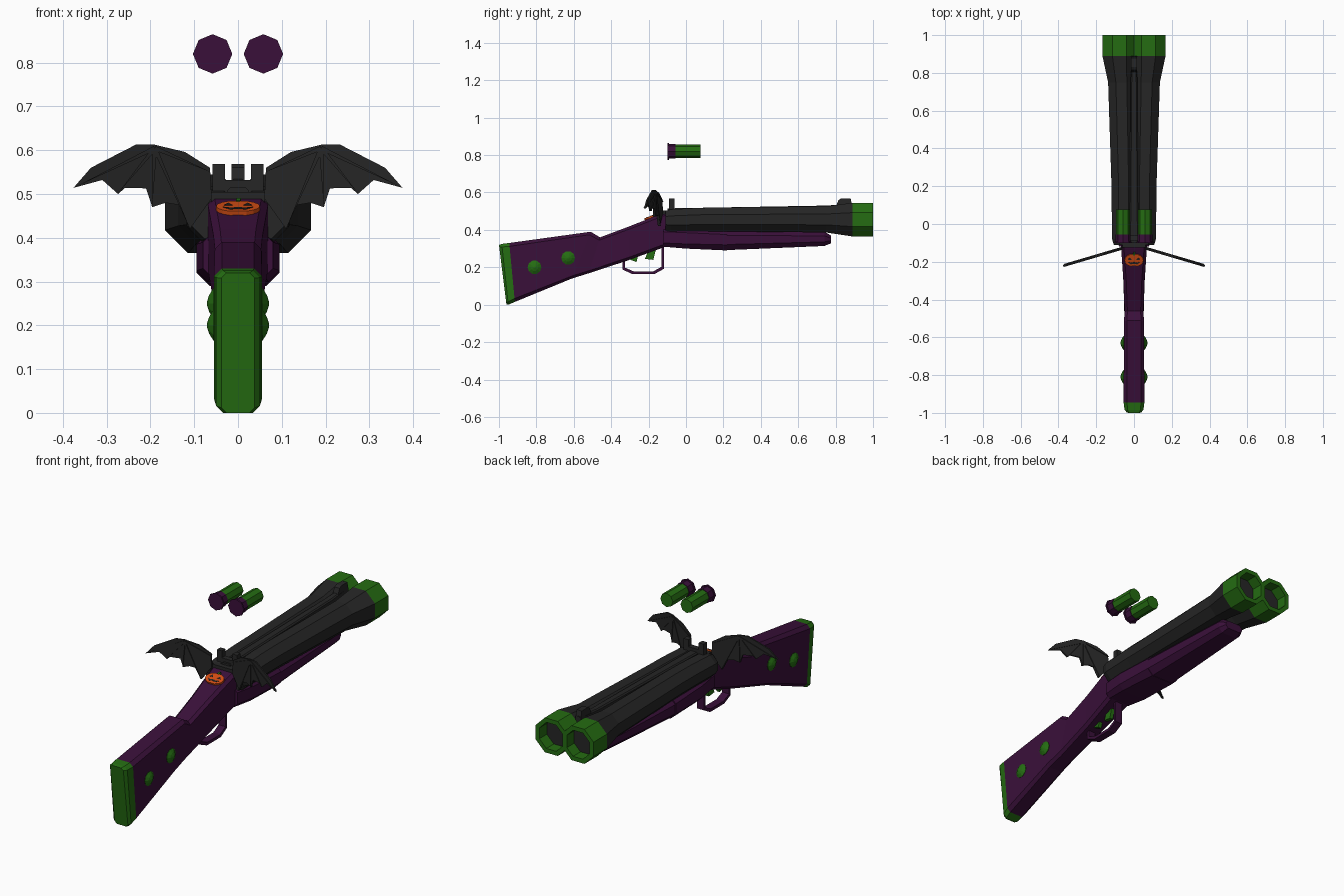
import bpy, bmesh
from math import pi, cos, sin, atan2
from mathutils import Matrix, Vector

cube = bpy.data.objects.get("Cube")
if cube:
    bpy.data.objects.remove(cube)


def material(name, rgb):
    m = bpy.data.materials.new(name)
    m.use_nodes = True
    m.diffuse_color = (*rgb, 1)
    m.node_tree.nodes["Principled BSDF"].inputs["Base Color"].default_value = (*rgb, 1)
    return m


PURPLE = material("deep purple", (0.042, 0.005, 0.042))
GREEN = material("leaf green", (0.018, 0.15, 0.006))
DARK = material("charcoal", (0.019, 0.019, 0.019))
ORANGE = material("pumpkin orange", (0.65, 0.075, 0.007))


def finish(name, bm, mat):
    bmesh.ops.recalc_face_normals(bm, faces=bm.faces)
    mesh = bpy.data.meshes.new(name)
    bm.to_mesh(mesh)
    bm.free()
    mesh.materials.append(mat)
    obj = bpy.data.objects.new(name, mesh)
    bpy.context.collection.objects.link(obj)
    return obj


def loft(name, rings, mat, caps=True):
    """Skin a list of equal-sized point rings."""
    bm = bmesh.new()
    rows = [[bm.verts.new(p) for p in ring] for ring in rings]
    n = len(rows[0])
    for a, b in zip(rows, rows[1:]):
        for i in range(n):
            j = (i + 1) % n
            bm.faces.new((a[i], a[j], b[j], b[i]))
    if caps:
        bm.faces.new(rows[0])
        bm.faces.new(rows[-1])
    return finish(name, bm, mat)


def prism(name, pts, lo, hi, matrix, mat):
    """Extrude a flat outline between two depths, then place it."""
    rings = [[matrix @ Vector((a, b, d)) for a, b in pts] for d in (lo, hi)]
    return loft(name, rings, mat)


def block(yb, zb, yt, zt, hw, ch):
    """Chamfered rectangular section with its own bottom and top y."""
    ring = []
    for x, t, c in ((1, 0, ch), (1, 0, 0), (1, 1, 0), (1, 1, ch),
                    (-1, 1, ch), (-1, 1, 0), (-1, 0, 0), (-1, 0, ch)):
        f = ch / (zt - zb) if c == 0 else 0
        k = abs(t - f)
        ring.append((x * (hw - c), yb + (yt - yb) * k, zb + (zt - zb) * k))
    return ring


def octagon(y, cx, z, flat):
    """Eight-sided ring around y with flats at the sides."""
    r = flat / cos(pi / 8)
    return [(cx + r * cos(pi / 8 + i * pi / 4), y, z + r * sin(pi / 8 + i * pi / 4))
            for i in range(8)]


def box(name, x0, x1, y0, y1, z0, z1, mat):
    prism(name, [(x0, y0), (x1, y0), (x1, y1), (x0, y1)], z0, z1, Matrix(), mat)


SIDE = Matrix(((0, 0, 1, 0), (1, 0, 0, 0), (0, 1, 0, 0), (0, 0, 0, 1)))

# Stock with its butt plate
butt = block(-0.915, 0.015, -0.945, 0.33, 0.055, 0.018)
loft("butt_plate", [block(-0.96, 0, -1.0, 0.32, 0.038, 0.012),
                    block(-0.95, 0, -0.985, 0.325, 0.05, 0.016), butt], GREEN)
loft("stock", [butt,
               block(-0.61, 0.14, -0.51, 0.39, 0.053, 0.016),
               block(-0.52, 0.168, -0.46, 0.36, 0.05, 0.015),
               block(-0.31, 0.237, -0.30, 0.42, 0.056, 0.015),
               block(-0.11, 0.31, -0.13, 0.487, 0.068, 0.015),
               block(-0.10, 0.31, -0.10, 0.495, 0.068, 0.015)], PURPLE)

# Receiver and fore-end under the barrels
loft("receiver", [block(-0.12, 0.31, -0.12, 0.41, 0.08, 0.02),
                  block(0.0, 0.30, 0.0, 0.41, 0.095, 0.025),
                  block(0.22, 0.29, 0.22, 0.405, 0.095, 0.03)], PURPLE)
loft("fore_end", [block(0.22, 0.292, 0.22, 0.40, 0.092, 0.03),
                  block(0.74, 0.314, 0.74, 0.39, 0.068, 0.022),
                  block(0.775, 0.328, 0.775, 0.37, 0.052, 0.015)], PURPLE)

# Twin flared barrels with muzzle bands
for s, side in ((1, "left"), (-1, "right")):
    tube = [(-0.11, 0.055, 0.45, 0.052), (-0.08, 0.056, 0.45, 0.06),
            (0.08, 0.055, 0.455, 0.063), (0.20, 0.055, 0.456, 0.064),
            (0.75, 0.067, 0.456, 0.07), (0.89, 0.077, 0.455, 0.09),
            (0.89, 0.077, 0.455, 0.067), (0.94, 0.077, 0.455, 0.067)]
    loft(side + "_barrel", [octagon(y, s * x, z, r) for y, x, z, r in tube], DARK)
    band = [(0.89, 0.09), (1.0, 0.09), (1.0, 0.068), (0.93, 0.068)]
    loft(side + "_muzzle_band", [octagon(y, s * 0.077, 0.455, r) for y, r in band],
         GREEN, caps=False)

# Rib, breech and sights
loft("barrel_rib", [block(-0.1, 0.42, -0.1, 0.515, 0.024, 0.006),
                    block(0.75, 0.42, 0.75, 0.53, 0.018, 0.006),
                    block(0.89, 0.42, 0.89, 0.54, 0.014, 0.006)], DARK)
box("breech_block", -0.06, 0.06, -0.125, -0.06, 0.42, 0.505, DARK)
box("rear_sight_base", -0.058, 0.058, -0.09, -0.062, 0.49, 0.532, DARK)
for s, side in ((1, "left"), (-1, "right")):
    box(side + "_rear_sight_post", s * 0.03, s * 0.058, -0.09, -0.062, 0.53, 0.568, DARK)
prism("front_sight", [(0.80, 0.52), (0.815, 0.56), (0.83, 0.568), (0.88, 0.568), (0.89, 0.52)],
      -0.015, 0.015, SIDE, DARK)

# Trigger guard and two triggers
guard = [(-0.34, 0.225), (-0.34, 0.188), (-0.285, 0.163), (-0.17, 0.163), (-0.118, 0.192),
         (-0.118, 0.312), (-0.132, 0.312), (-0.132, 0.202), (-0.175, 0.178),
         (-0.28, 0.178), (-0.326, 0.198), (-0.326, 0.235)]
prism("trigger_guard", guard, -0.02, 0.02, SIDE, PURPLE)
prism("rear_trigger", [(-0.31, 0.245), (-0.265, 0.228), (-0.255, 0.265), (-0.29, 0.26)],
      -0.01, 0.01, SIDE, GREEN)
prism("front_trigger", [(-0.22, 0.245), (-0.175, 0.24), (-0.16, 0.30), (-0.2, 0.29)],
      -0.01, 0.01, SIDE, GREEN)

# Faceted studs on both sides of the stock
for s, side in ((1, "left"), (-1, "right")):
    for y, z, label in ((-0.81, 0.2, "rear"), (-0.63, 0.25, "front")):
        rings = [[(s * x, y + r * cos(i * pi / 5), z + r * sin(i * pi / 5)) for i in range(10)]
                 for x, r in ((0.045, 0.037), (0.056, 0.037), (0.066, 0.02), (0.071, 0.004))]
        loft(f"{side}_{label}_stud", rings, GREEN)

# Bat wings swept back from the breech, with raised finger bones
wing = [(0.06, 0.49), (0.064, 0.56), (0.121, 0.596), (0.192, 0.613), (0.233, 0.613),
        (0.336, 0.56), (0.376, 0.514), (0.31, 0.532), (0.274, 0.5), (0.258, 0.514),
        (0.21, 0.513), (0.196, 0.47), (0.165, 0.48), (0.135, 0.475), (0.11, 0.42),
        (0.085, 0.455)]
for s, side in ((1, "left"), (-1, "right")):
    sweep = Matrix(((s, 0, 0, 0), (-0.295, 0, 1, -0.11), (0, 1, 0, 0), (0, 0, 0, 1)))
    prism(side + "_wing", wing, -0.004, 0.004, sweep, DARK)
    wrist = Vector((0.19, 0.605))
    for k, tip in enumerate(((0.37, 0.517), (0.274, 0.502), (0.196, 0.472),
                             (0.11, 0.422), (0.062, 0.55))):
        tip = Vector(tip)
        across = (tip - wrist).orthogonal().normalized() * 0.005
        prism(f"{side}_wing_bone_{k + 1}", [wrist + across, tip, wrist - across],
              -0.008, 0.008, sweep, DARK)

# Pumpkin badge lying on the sloping grip
badge = Matrix.Translation((0, -0.19, 0.465)) @ Matrix.Rotation(atan2(0.38, 1), 4, "X")
outline = [(0.05 * cos(i * pi / 8), 0.036 * sin(i * pi / 8) * (0.9 if i % 8 == 4 else 1))
           for i in range(16)]
prism("pumpkin_badge", outline, -0.012, 0.008, badge, ORANGE)
prism("pumpkin_stem", [(-0.005, 0.03), (0.005, 0.03), (0.007, 0.045), (-0.003, 0.045)],
      -0.01, 0.01, badge, GREEN)
for s, side in ((1, "left"), (-1, "right")):
    prism(f"pumpkin_{side}_eye", [(s * 0.012, 0.004), (s * 0.032, 0.004), (s * 0.022, 0.018)],
          0.006, 0.0095, badge, DARK)
prism("pumpkin_mouth", [(-0.034, -0.008), (-0.015, -0.013), (0, -0.009), (0.015, -0.013),
                        (0.034, -0.008), (0.018, -0.022), (0, -0.018), (-0.018, -0.022)],
      0.006, 0.0095, badge, DARK)

# Two cartridges floating above
def shell_ring(y, cx, r):
    return [(cx + r * cos(i * pi / 4), y, 0.82 + r * sin(i * pi / 4)) for i in range(8)]


for s, side in ((1, "left"), (-1, "right")):
    cx = s * 0.058
    base = [(-0.1, 0.045), (-0.092, 0.045), (-0.092, 0.039), (-0.055, 0.039)]
    loft(side + "_cartridge_base", [shell_ring(y, cx, r) for y, r in base], PURPLE)
    loft(side + "_cartridge_case", [shell_ring(y, cx, 0.036) for y in (-0.055, 0.077)], GREEN)
